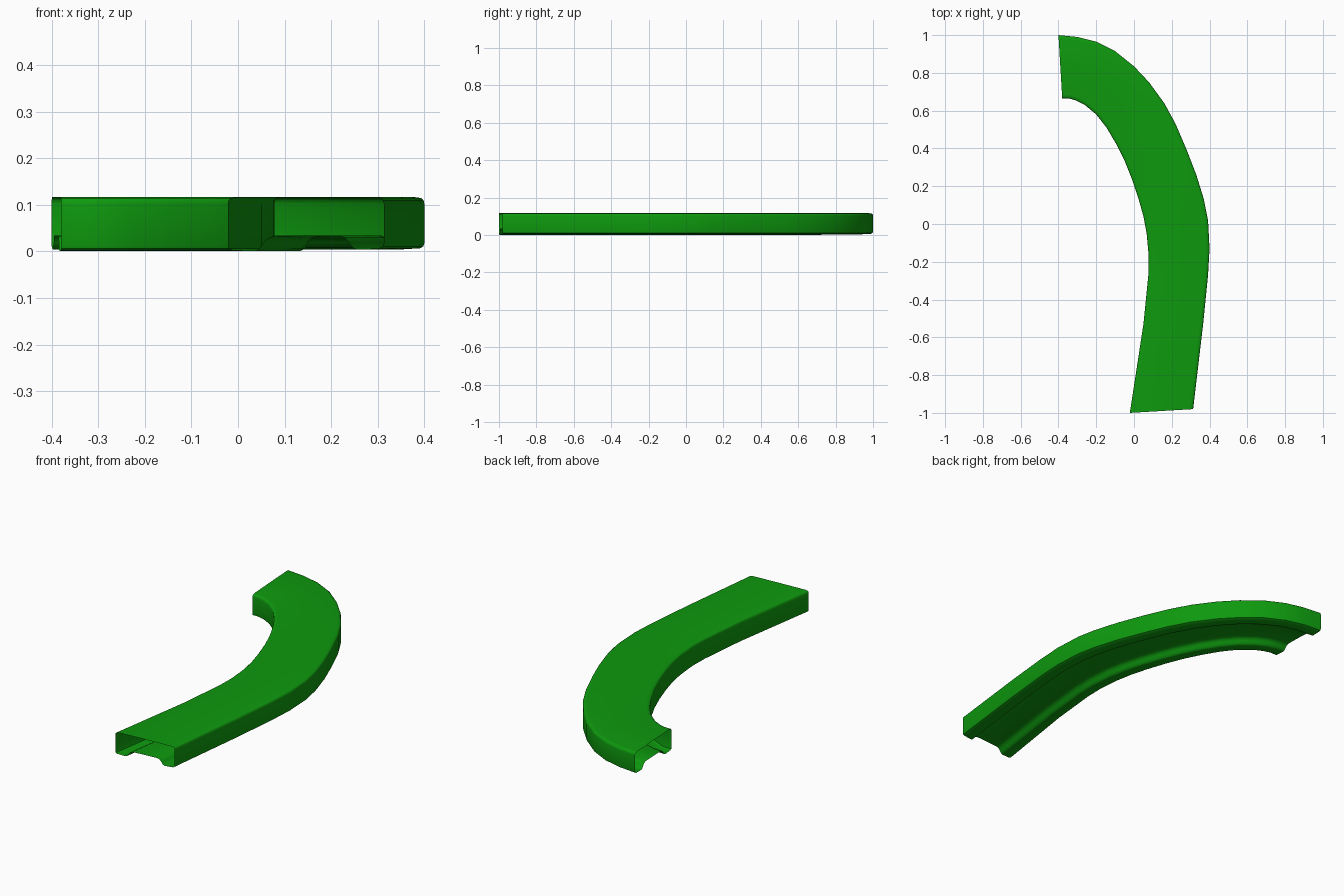
import bpy, bmesh
from mathutils import Vector

if "Cube" in bpy.data.objects:
    bpy.data.objects.remove(bpy.data.objects["Cube"])

# Matching stations along the outer and inner edges of the curved rail (top view)
outer = [(-.40, 1.0), (-.30, .99), (-.20, .965), (-.10, .915), (0, .835), (.08, .75),
         (.16, .64), (.22, .53), (.28, .39), (.33, .26), (.37, .13), (.392, .02),
         (.40, -.13), (.392, -.27), (.366, -.53), (.313, -.98)]
inner = [(-.38, .665), (-.345, .665), (-.31, .655), (-.26, .63), (-.20, .58), (-.145, .51),
         (-.095, .425), (-.05, .335), (-.01, .235), (.025, .13), (.05, .04), (.067, -.05),
         (.078, -.17), (.076, -.27), (.05, -.53), (-.022, -1.0)]

# Half cross-section: (fraction of width from one wall, height), top centre to channel floor
half = [(.5, .117), (.06, .1165), (.02, .1145), (.005, .110), (0, .102),
        (0, .013), (.006, .006), (.03, .002), (.17, .0), (.20, .004),
        (.225, .016), (.25, .026), (.29, .031), (.5, .032)]
profile = half + [(1 - u, z) for u, z in reversed(half[1:-1])]

# Sweep the hollow section, leaving both ends open
bm = bmesh.new()
rings = []
for o, i in zip(outer, inner):
    o, i = Vector((*o, 0)), Vector((*i, 0))
    ring = []
    for u, z in profile:
        tilt = .005 * (1 - u) if z < .05 else 0
        ring.append(bm.verts.new(o.lerp(i, u) + Vector((0, 0, z + tilt))))
    rings.append(ring)
n = len(profile)
for a, b in zip(rings, rings[1:]):
    for k in range(n):
        bm.faces.new((a[k], a[(k + 1) % n], b[(k + 1) % n], b[k]))
bmesh.ops.recalc_face_normals(bm, faces=bm.faces)
# Make the top face upward
top = max(bm.faces, key=lambda f: f.calc_center_median().z)
if top.normal.z < 0:
    bmesh.ops.reverse_faces(bm, faces=bm.faces)
mesh = bpy.data.meshes.new("curved_rail")
bm.to_mesh(mesh)
bm.free()
rail = bpy.data.objects.new("curved_rail", mesh)
bpy.context.collection.objects.link(rail)

# Green finish with smooth shading
green = bpy.data.materials.new("green")
green.diffuse_color = (.0043, .32, .0043, 1)
green.use_nodes = True
green.node_tree.nodes["Principled BSDF"].inputs["Base Color"].default_value = green.diffuse_color
mesh.materials.append(green)
bpy.context.view_layer.objects.active = rail
rail.select_set(True)
bpy.ops.object.shade_smooth_by_angle(angle=.8)
